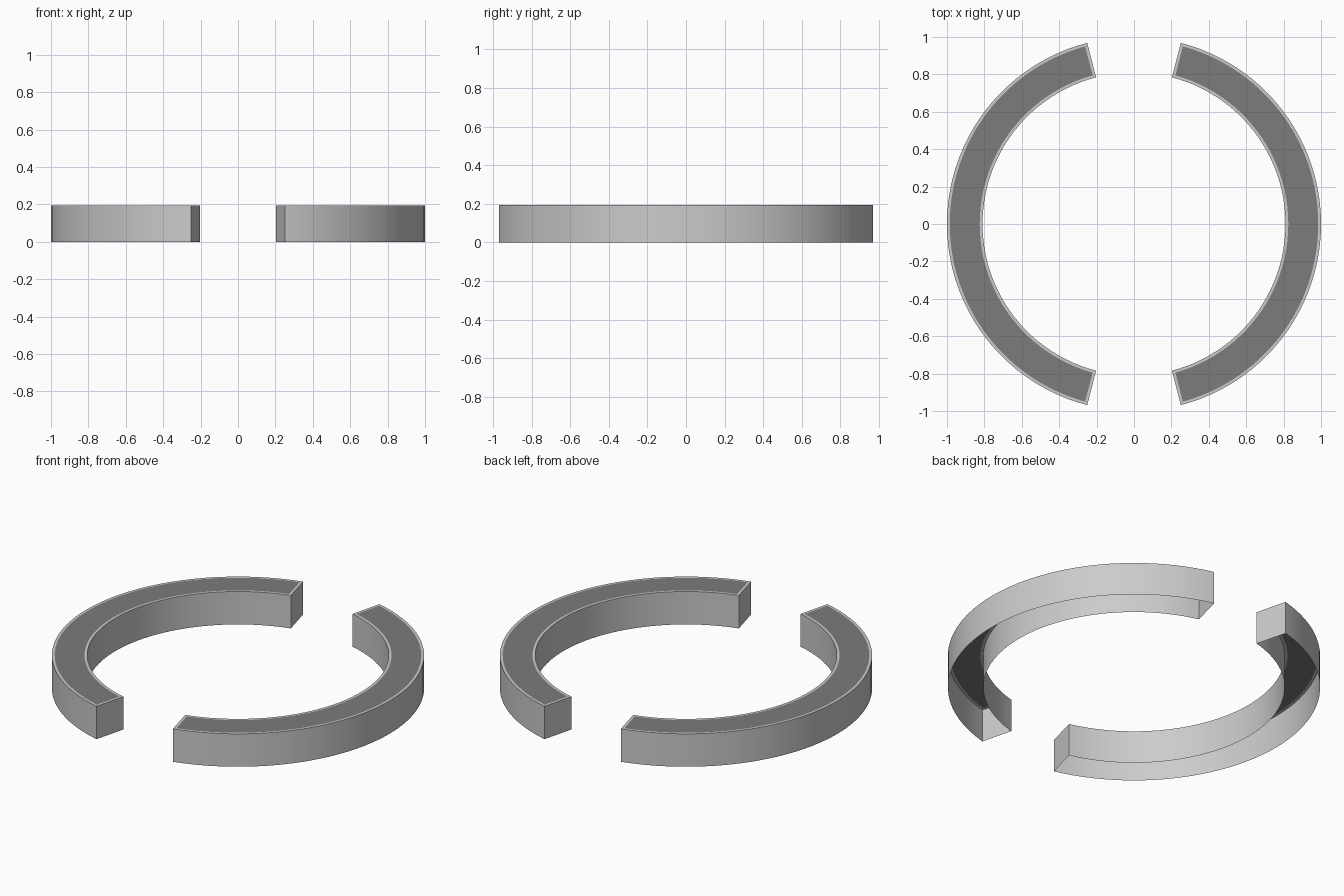
import bpy, bmesh, math

if "Cube" in bpy.data.objects:
    bpy.data.objects.remove(bpy.data.objects["Cube"])

R_OUT, R_IN, HEIGHT = 1.0, 0.81, 0.195
HALF_ANGLE = math.radians(75.5)
RIM = 0.015
N = 48

dark = bpy.data.materials.new("dark_grey")
dark.diffuse_color = (0.2, 0.2, 0.2, 1)
dark.use_nodes = True
dark.node_tree.nodes["Principled BSDF"].inputs["Base Color"].default_value = dark.diffuse_color


def outline(turn, inset):
    """Closed arc-band outline: outer arc forward, inner arc back."""
    pts = []
    for r, direction in ((R_OUT - inset, 1), (R_IN + inset, -1)):
        half = HALF_ANGLE - math.asin(inset / r)
        for i in range(N + 1):
            a = turn + direction * half * (2 * i / N - 1)
            pts.append((r * math.cos(a), r * math.sin(a)))
    return pts


def finish(bm, name, material=None):
    mesh = bpy.data.meshes.new(name)
    bm.to_mesh(mesh)
    bm.free()
    obj = bpy.data.objects.new(name, mesh)
    bpy.context.collection.objects.link(obj)
    if material:
        mesh.materials.append(material)
    bpy.ops.object.select_all(action='DESELECT')
    obj.select_set(True)
    bpy.context.view_layer.objects.active = obj
    bpy.ops.object.shade_smooth_by_angle(angle=math.radians(30))


def shell(name, turn):
    # Walls open at the bottom, with a narrow flat rim on top
    bm = bmesh.new()
    loops = [[bm.verts.new((x, y, z)) for x, y in outline(turn, inset)]
             for z, inset in ((0, 0), (HEIGHT, 0), (HEIGHT, RIM))]
    for low, high in zip(loops, loops[1:]):
        for i in range(len(low)):
            j = (i + 1) % len(low)
            bm.faces.new((low[i], low[j], high[j], high[i]))
    finish(bm, name)


def panel(name, turn):
    # Dark top surface inside the rim
    bm = bmesh.new()
    v = [bm.verts.new((x, y, HEIGHT)) for x, y in outline(turn, RIM)]
    last = len(v) - 1
    for i in range(N):
        bm.faces.new((v[i], v[i + 1], v[last - i - 1], v[last - i]))
    finish(bm, name, dark)


for side, turn in (("right", 0), ("left", math.pi)):
    shell(side + "_arc_shell", turn)
    panel(side + "_arc_top_panel", turn)
